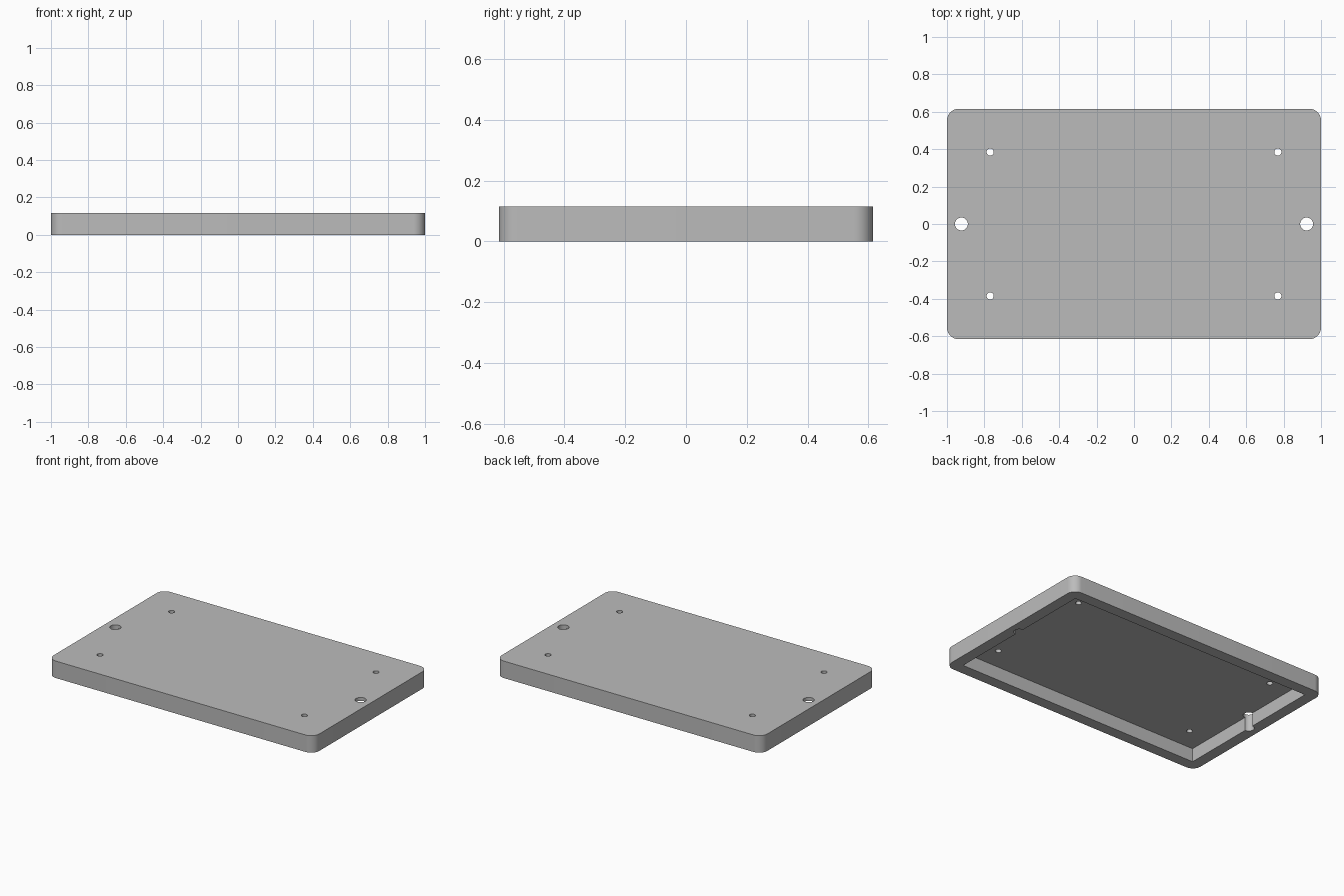
import bpy, bmesh, math

if "Cube" in bpy.data.objects:
    bpy.data.objects.remove(bpy.data.objects["Cube"])

U = 1 / 65  # one length step: the lid is 130 x 80 steps
HX, HY, H = 65 * U, 40 * U, 7.5 * U

gray = bpy.data.materials.new("light gray")
gray.diffuse_color = (0.5, 0.5, 0.5, 1)
gray.use_nodes = True
gray.node_tree.nodes["Principled BSDF"].inputs["Base Color"].default_value = gray.diffuse_color


def prism(name, outline, z0, z1):
    """Extrude a closed xy outline from z0 to z1."""
    bm = bmesh.new()
    face = bm.faces.new([bm.verts.new((x, y, z0)) for x, y in outline])
    top = bmesh.ops.extrude_face_region(bm, geom=[face])["geom"]
    bmesh.ops.translate(bm, vec=(0, 0, z1 - z0),
                        verts=[v for v in top if isinstance(v, bmesh.types.BMVert)])
    bmesh.ops.recalc_face_normals(bm, faces=bm.faces)
    mesh = bpy.data.meshes.new(name)
    bm.to_mesh(mesh)
    bm.free()
    mesh.materials.append(gray)
    obj = bpy.data.objects.new(name, mesh)
    bpy.context.collection.objects.link(obj)
    return obj


def arc(cx, cy, r, start, end, n):
    return [(cx + r * math.cos(start + (end - start) * i / n),
             cy + r * math.sin(start + (end - start) * i / n)) for i in range(n + 1)]


def circle(cx, cy, r, n=32):
    return arc(cx, cy, r, 0, 2 * math.pi, n)[:-1]


# lid body with rounded vertical corners
R = 4 * U
outline = []
for k, (sx, sy) in enumerate([(1, 1), (-1, 1), (-1, -1), (1, -1)]):
    a = k * math.pi / 2
    outline += arc(sx * (HX - R), sy * (HY - R), R, a, a + math.pi / 2, 12)
lid = prism("lid", outline, 0, H)

# square-cornered cavity open at the bottom
ix, iy = 60 * U, 35 * U
cutters = [prism("cavity_cutter", [(-ix, -iy), (ix, -iy), (ix, iy), (-ix, iy)], -0.1, 6 * U)]

# large end holes that groove the walls, and small screw holes
for s in (-1, 1):
    cutters.append(prism("end_hole_cutter", circle(s * 60 * U, 0, 2.25 * U), -0.2, 0.3))
    for t in (-1, 1):
        cutters.append(prism("screw_hole_cutter",
                             circle(s * 50 * U, t * 25 * U, 1.25 * U, 24), -0.2, 0.3))

bpy.context.view_layer.objects.active = lid
lid.select_set(True)
for c in cutters:
    c.hide_render = True
    mod = lid.modifiers.new("cut", 'BOOLEAN')
    mod.operation, mod.solver, mod.object = 'DIFFERENCE', 'EXACT', c
    bpy.ops.object.modifier_apply(modifier=mod.name)
for c in cutters:
    bpy.data.objects.remove(c)

bpy.ops.object.shade_smooth_by_angle(angle=math.radians(30))
